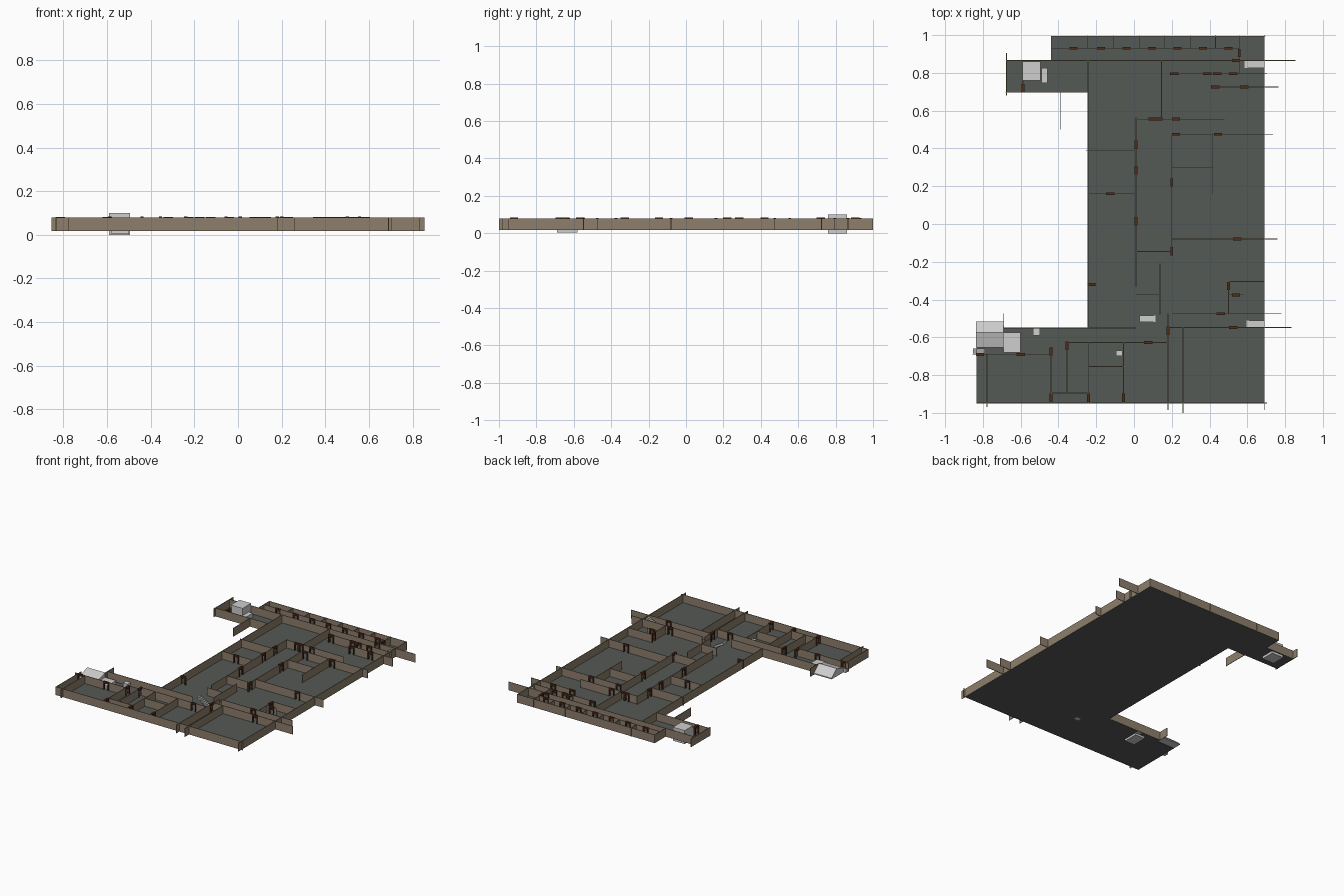
import bpy, bmesh

BASE, TOP, T = 0.018, 0.08, 0.004   # wall foot, wall top, wall thickness


def material(name, rgb):
    m = bpy.data.materials.new(name)
    m.diffuse_color = (*rgb, 1)
    return m


WALL = material("wall_tan", (0.27, 0.21, 0.15))
FLOOR = material("floor_grey", (0.09, 0.10, 0.09))
DOOR = material("door_brown", (0.08, 0.025, 0.011))
STAIR = material("stair_light_grey", (0.62, 0.62, 0.62))


def box(bm, x0, x1, y0, y1, z0, z1):
    v = [bm.verts.new((x, y, z)) for z in (z0, z1)
         for x, y in ((x0, y0), (x1, y0), (x1, y1), (x0, y1))]
    for f in ((3, 2, 1, 0), (4, 5, 6, 7), (0, 1, 5, 4), (1, 2, 6, 5), (2, 3, 7, 6), (3, 0, 4, 7)):
        bm.faces.new([v[i] for i in f])


def prism(bm, profile, x0, x1):
    """Extrude a (y, z) profile along x."""
    a, b = ([bm.verts.new((x, y, z)) for y, z in profile] for x in (x0, x1))
    n = len(profile)
    bm.faces.new(a)
    bm.faces.new(b[::-1])
    for i in range(n):
        bm.faces.new((a[i], b[i], b[(i + 1) % n], a[(i + 1) % n]))


def finish(bm, name, mat):
    bmesh.ops.recalc_face_normals(bm, faces=bm.faces)
    me = bpy.data.meshes.new(name)
    bm.to_mesh(me)
    bm.free()
    me.materials.append(mat)
    bpy.context.collection.objects.link(bpy.data.objects.new(name, me))


# Doors: along-x walls are {y: [x, ...]}, along-y walls are {x: [y, ...]}
doors_h = {0.93: [-0.32, -0.175, -0.04, 0.095, 0.23, 0.365, 0.5], 0.866: [0.54],
           0.795: [0.213, 0.388, 0.44, 0.525], 0.725: [0.43, 0.583],
           0.555: [0.098, 0.13, 0.222], 0.475: [0.222, 0.445], 0.16: [-0.125],
           -0.08: [0.547], -0.32: [-0.225], -0.375: [0.54], -0.475: [0.46],
           -0.548: [0.525], -0.628: [0.075], -0.69: [-0.6, -0.815]}
doors_v = {0.557: [0.905], 0.01: [0.42, 0.285, 0.015], 0.2: [0.22, -0.145],
           0.5: [-0.328], 0.18: [-0.565], -0.355: [-0.645], -0.44: [-0.675, -0.92],
           -0.24: [-0.92], -0.055: [-0.92], -0.588: [0.72]}
HALF = 0.022

# Walls along x: (y, x start, x end); along y: (x, y start, y end)
outer_h = [(0.994, -0.44, 0.695), (-0.948, -0.835, 0.705), (-0.69, -0.855, -0.44),
           (-0.55, -0.69, 0.01), (0.697, -0.68, -0.243), (0.866, -0.675, 0.855)]
outer_v = [(0.69, -0.985, 1.0), (-0.833, -0.948, -0.655), (-0.778, -0.97, -0.69),
           (-0.69, -0.575, -0.475), (-0.243, -0.55, 0.87), (-0.675, 0.68, 0.906),
           (-0.438, 0.866, 0.996), (-0.39, 0.50, 0.697)]
inner_h = [(0.93, -0.438, 0.557), (0.795, 0.2, 0.705), (0.725, 0.415, 0.765),
           (0.555, 0.01, 0.48), (0.475, 0.2, 0.735), (0.39, -0.255, 0.01),
           (0.3, 0.2, 0.417), (0.16, -0.243, 0.01), (-0.08, 0.2, 0.76),
           (-0.145, 0.01, 0.2), (-0.305, 0.5, 0.69), (-0.32, -0.243, -0.2),
           (-0.375, 0.01, 0.137), (-0.375, 0.5, 0.58), (-0.475, 0.2, 0.78),
           (-0.548, 0.18, 0.835), (-0.628, -0.355, 0.18), (-0.755, -0.24, -0.055),
           (-0.895, -0.44, -0.24)]
inner_v = [(0.145, 0.555, 0.866), (0.01, -0.33, 0.565), (0.417, 0.16, 0.475),
           (0.2, -0.17, 0.475), (0.137, -0.48, -0.21), (0.5, -0.475, -0.305),
           (0.18, -0.985, -0.475), (0.26, -1.0, -0.548), (-0.055, -0.948, -0.628),
           (-0.24, -0.948, -0.628), (-0.355, -0.895, -0.628), (-0.44, -0.948, -0.65),
           (0.557, 0.795, 0.998), (-0.588, 0.697, 0.76)]
inner_v += [(x, 0.93, 0.998) for x in (-0.245, -0.107, 0.028, 0.163, 0.298, 0.432)]


def wall_run(bm, at, a, b, doors, along_x):
    """One wall, left open wherever a door stands in it."""
    cuts = sorted(d for d in doors.get(at, []) if a - 0.01 < d < b + 0.01)
    start = a
    for lo, hi in [(d - HALF, d + HALF) for d in cuts] + [(b, b)]:
        if lo - start > 0.001:
            s = (start, lo, at - T / 2, at + T / 2)
            box(bm, *(s if along_x else s[2:] + s[:2]), BASE, TOP)
        start = max(start, hi)


for name, hs, vs in (("outer_walls", outer_h, outer_v), ("partition_walls", inner_h, inner_v)):
    bm = bmesh.new()
    for w in hs:
        wall_run(bm, *w, doors_h, True)
    for w in vs:
        wall_run(bm, *w, doors_v, False)
    finish(bm, name, WALL)

# Door frames: two posts and a lintel
bm = bmesh.new()
for doors, along_x, top in ((doors_h, True, 0.0805), (doors_v, False, 0.083)):
    for at, spots in doors.items():
        for d in spots:
            for lo, hi, z0, z1 in ((d - HALF, d - HALF + 0.007, BASE, top),
                                   (d + HALF - 0.007, d + HALF, BASE, top),
                                   (d - HALF + 0.007, d + HALF - 0.007, 0.068, top)):
                s = (lo, hi, at - 0.0075, at + 0.0075)
                box(bm, *(s if along_x else s[2:] + s[:2]), z0, z1)
finish(bm, "door_frames", DOOR)

# Floor slab: outline extruded to a thin plate
outline = [(-0.438, 0.994), (0.69, 0.994), (0.69, -0.948), (-0.833, -0.948), (-0.833, -0.575),
           (-0.69, -0.575), (-0.69, -0.55), (-0.243, -0.55), (-0.243, 0.697),
           (-0.675, 0.697), (-0.675, 0.866), (-0.438, 0.866)]
bm = bmesh.new()
face = bm.faces.new([bm.verts.new((x, y, 0.0175)) for x, y in outline])
ext = bmesh.ops.extrude_face_region(bm, geom=[face])
bmesh.ops.translate(bm, vec=(0, 0, 0.003),
                    verts=[v for v in ext["geom"] if isinstance(v, bmesh.types.BMVert)])
finish(bm, "floor_slab", FLOOR)


def stairs(name, x_low, x_high, y0, y1, z_top=0.07, n=7):
    """Open flight of steps climbing from x_low to x_high."""
    bm = bmesh.new()
    dx, dz = (x_high - x_low) / n, (z_top - 0.02) / n
    for i in range(n):
        a, b = sorted((x_low + i * dx, x_low + (i + 1) * dx))
        z = 0.02 + (i + 1) * dz
        box(bm, a, b, y0, y1, max(0.018, z - 2 * dz), z)
    finish(bm, name, STAIR)


stairs("stairs_north_east", 0.585, 0.687, 0.825, 0.862)
stairs("stairs_south_east", 0.595, 0.687, -0.545, -0.51)
stairs("stairs_middle", 0.115, 0.03, -0.52, -0.485)

# Lift shaft and the low blocks beside the stairwells
blocks = {"lift_shaft": (-0.591, -0.494, 0.76, 0.86, 0.0, 0.10),
          "lift_step": (-0.49, -0.457, 0.747, 0.827, 0.018, 0.05),
          "entrance_landing": (-0.69, -0.6, -0.68, -0.575, 0.018, 0.045),
          "pit_box": (-0.58, -0.5, -0.69, -0.58, 0.003, 0.0175),
          "west_block": (-0.535, -0.497, -0.59, -0.553, 0.017, 0.05),
          "south_block": (-0.095, -0.06, -0.70, -0.67, 0.017, 0.05)}
for name, dims in blocks.items():
    bm = bmesh.new()
    box(bm, *dims)
    finish(bm, name, STAIR)

# Entrance canopy with two slopes, and the small sloped flap beside it
bm = bmesh.new()
prism(bm, [(-0.515, 0.03), (-0.575, 0.08), (-0.655, 0.055), (-0.655, 0.022), (-0.515, 0.022)],
      -0.837, -0.69)
finish(bm, "entrance_canopy", STAIR)
bm = bmesh.new()
prism(bm, [(-0.66, 0.05), (-0.685, 0.04), (-0.685, 0.018), (-0.66, 0.018)], -0.853, -0.79)
finish(bm, "entrance_flap", STAIR)
